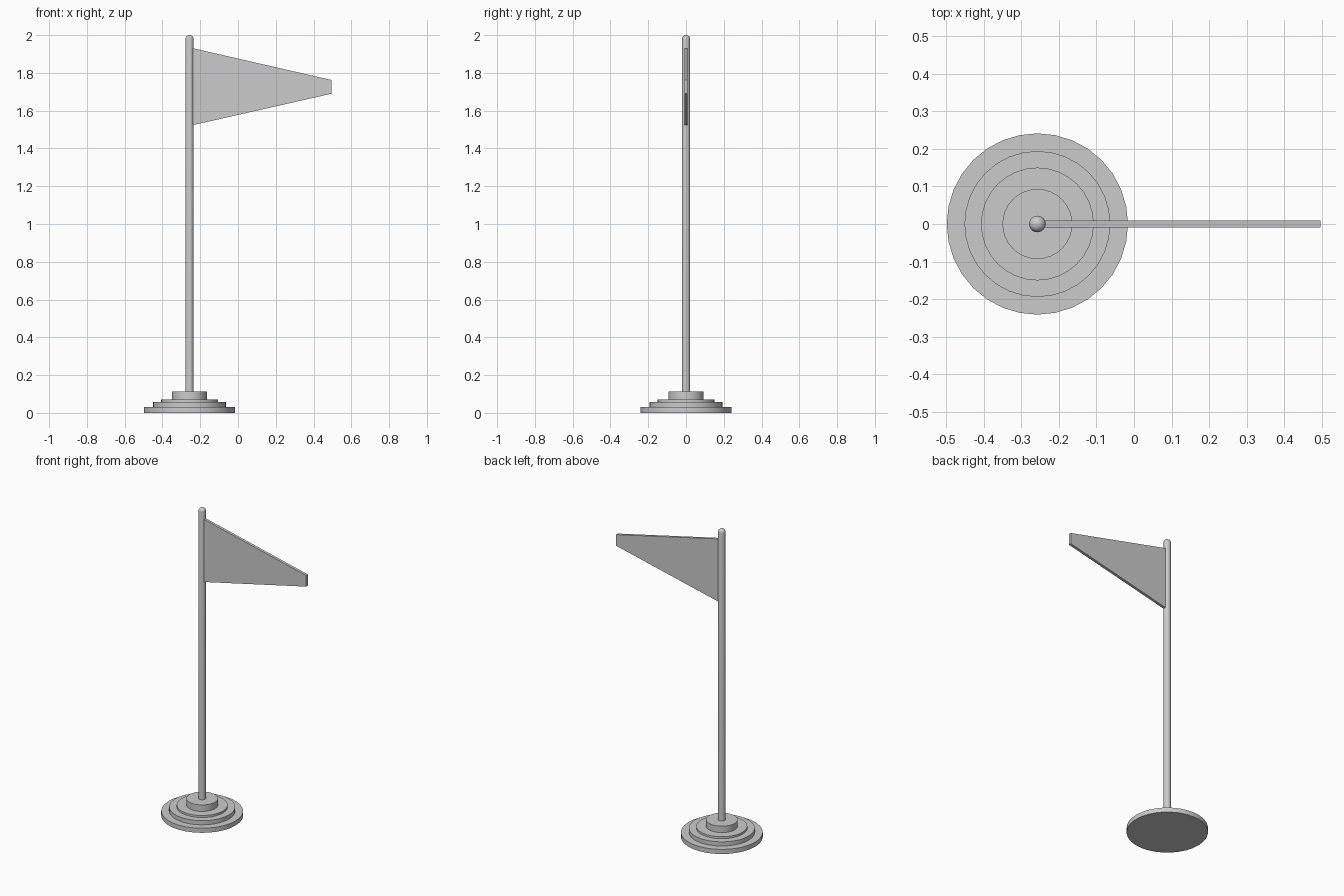
import bpy, bmesh, math

if "Cube" in bpy.data.objects:
    bpy.data.objects.remove(bpy.data.objects["Cube"])

AXIS_X = -0.257   # pole axis
SIDES = 32


def add_object(name, bm, smooth=True):
    bmesh.ops.recalc_face_normals(bm, faces=bm.faces)
    mesh = bpy.data.meshes.new(name)
    bm.to_mesh(mesh)
    bm.free()
    obj = bpy.data.objects.new(name, mesh)
    bpy.context.collection.objects.link(obj)
    if smooth:
        bpy.ops.object.select_all(action='DESELECT')
        obj.select_set(True)
        bpy.context.view_layer.objects.active = obj
        bpy.ops.object.shade_smooth_by_angle(angle=math.radians(35))
    return obj


def lathe(name, profile):
    """Revolve (radius, z) points, from axis to axis, about the pole axis."""
    bm = bmesh.new()
    verts = [bm.verts.new((AXIS_X + r, 0, z)) for r, z in profile]
    edges = [bm.edges.new(pair) for pair in zip(verts, verts[1:])]
    bmesh.ops.spin(bm, geom=verts + edges, cent=(AXIS_X, 0, 0), axis=(0, 0, 1),
                   angle=math.tau, steps=SIDES, use_merge=True)
    bmesh.ops.remove_doubles(bm, verts=bm.verts, dist=1e-5)
    return add_object(name, bm)


# Stepped round base
tiers = [(0.241, 0.03), (0.194, 0.057), (0.15, 0.07), (0.093, 0.112)]
profile, z = [(0, 0)], 0
for radius, top in tiers:
    profile += [(radius, z), (radius, top)]
    z = top
lathe("stepped_base", profile + [(0, z)])

# Pole with a domed tip
R = 0.022
dome = [(R * math.cos(i * math.pi / 12), 2 - R + R * math.sin(i * math.pi / 12))
        for i in range(6)]
lathe("pole", [(0, 0.1), (R, 0.1)] + dome + [(0, 2.0)])

# Tapered pennant
bm = bmesh.new()
outline = [(-0.241, 1.523), (0.496, 1.69), (0.496, 1.762), (-0.241, 1.931)]
face = bm.faces.new([bm.verts.new((x, -0.009, z)) for x, z in outline])
side = bmesh.ops.extrude_face_region(bm, geom=[face])
bmesh.ops.translate(bm, vec=(0, 0.018, 0),
                    verts=[v for v in side["geom"] if isinstance(v, bmesh.types.BMVert)])
add_object("pennant", bm, smooth=False)
